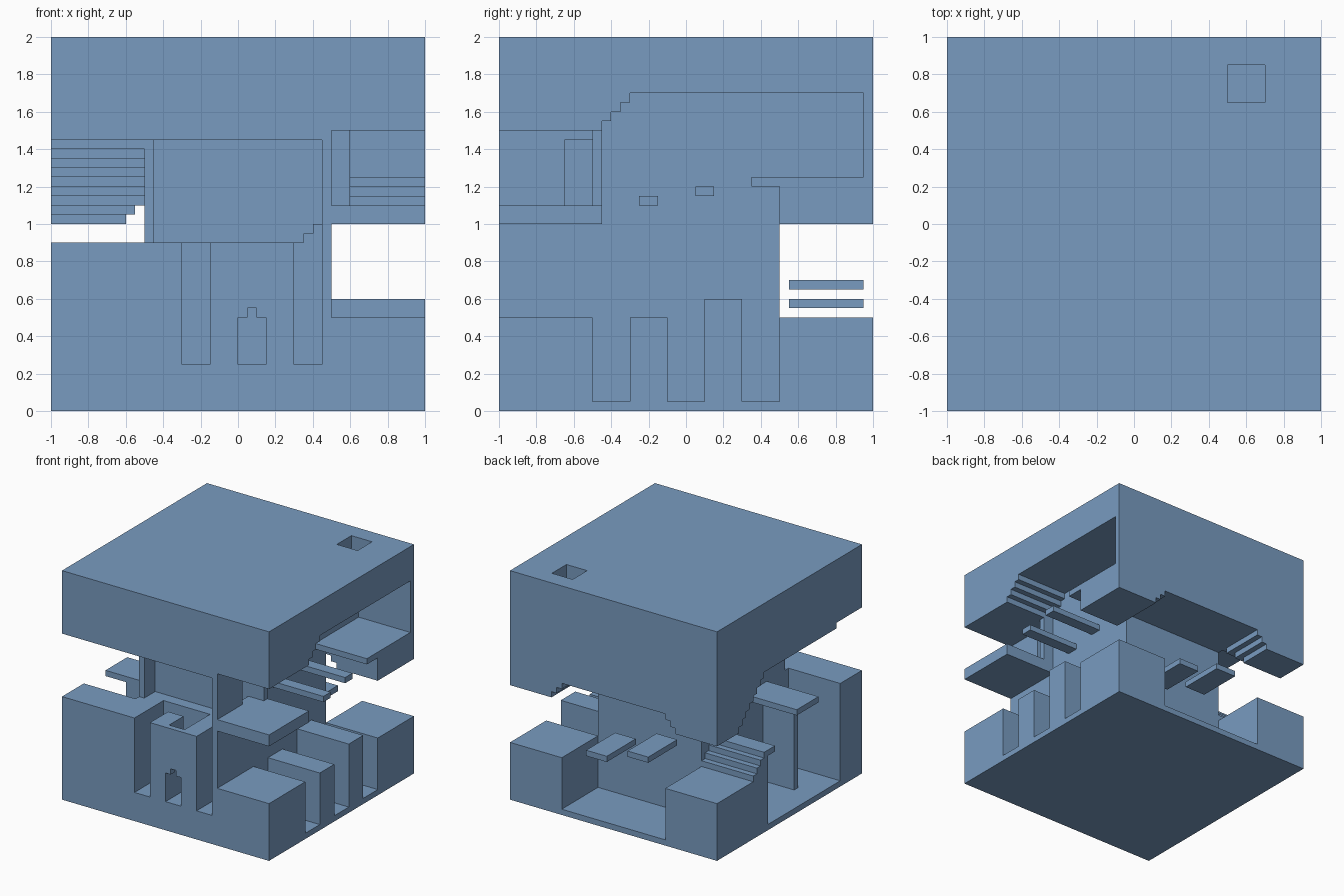
import bpy, bmesh
from mathutils import Vector

old = bpy.data.objects.get("Cube")
if old:
    bpy.data.objects.remove(old, do_unlink=True)

blue = bpy.data.materials.new("slate_blue")
blue.use_nodes = True
COLOR = (0.19, 0.33, 0.53, 1)
blue.diffuse_color = COLOR
blue.node_tree.nodes["Principled BSDF"].inputs["Base Color"].default_value = COLOR


def extrude(name, axis, profile, lo, hi):
    """Prism: profile lies in the plane of the two other axes (in xyz order)."""
    k = "xyz".index(axis)
    bm = bmesh.new()

    def place(p, d):
        c = list(p)
        c.insert(k, d)
        return bm.verts.new(c)

    face = bm.faces.new([place(p, lo) for p in profile])
    top = bmesh.ops.extrude_face_region(bm, geom=[face])["geom"]
    shift = Vector((0, 0, 0))
    shift[k] = hi - lo
    bmesh.ops.translate(bm, verts=[v for v in top if isinstance(v, bmesh.types.BMVert)], vec=shift)
    bmesh.ops.recalc_face_normals(bm, faces=bm.faces)
    mesh = bpy.data.meshes.new(name)
    bm.to_mesh(mesh)
    bm.free()
    mesh.materials.append(blue)
    obj = bpy.data.objects.new(name, mesh)
    bpy.context.scene.collection.objects.link(obj)
    return obj


def box(name, x0, x1, y0, y1, z0, z1):
    return extrude(name, "z", [(x0, y0), (x1, y0), (x1, y1), (x0, y1)], z0, z1)


def carve(cutter, *targets):
    cutter.hide_render = True
    for t in targets:
        mod = t.modifiers.new("carve", "BOOLEAN")
        mod.operation = "DIFFERENCE"
        mod.solver = "EXACT"
        mod.object = cutter
        bpy.context.view_layer.objects.active = t
        bpy.ops.object.modifier_apply(modifier=mod.name)
    bpy.data.objects.remove(cutter, do_unlink=True)


def steps(a, z, count, da, dz):
    """Corner points of a staircase line, riser first."""
    pts = []
    for i in range(count):
        pts += [(a + i * da, z + i * dz), (a + i * da, z + (i + 1) * dz)]
    return pts


# Ground slab
box("floor", -1, 1, -1, 1, 0, 0.05)

# Core with the middle of the upper mass
extrude("core", "x", [(-1, 2), (-1, 1.45), (-0.5, 1.45), (-0.5, 0.05), (0.5, 0.05),
                      (0.5, 1.15), (1, 1.15), (1, 2)], -0.5, 0.5)

# Upper mass on the right: open gallery, stepped ceiling and landing
upper_right = extrude("upper_right", "x",
                      [(-1, 2), (-1, 1.5)] + steps(-0.45, 1.5, 4, 0.05, 0.05) +
                      [(0.95, 1.7), (0.95, 1.25), (0.35, 1.25), (0.35, 1.2),
                       (0.5, 1.2), (0.5, 1), (1, 1), (1, 2)], 0.5, 1)

# Upper mass on the left: ceiling stepping down to the back
upper_left = extrude("upper_left", "x",
                     [(-1, 2), (-1, 1.45), (-0.65, 1.45), (-0.65, 1.4)] +
                     steps(0.35, 1.4, 8, 0.05, -0.05) + [(1, 1), (1, 2)], -1, -0.5)

# Light shaft and stepped edges of the back opening
carve(box("shaft_cutter", 0.4, 0.7, 0.65, 0.85, 1.5, 2.1), upper_right)
carve(extrude("arch_cutter", "y", [(-0.6, 0.9), (0.6, 0.9), (0.6, 1.05), (0.55, 1.05), (0.55, 1.1),
                                   (-0.55, 1.1), (-0.55, 1.05), (-0.6, 1.05)], 0.45, 1.1),
      upper_right, upper_left)

# Front terrace with slots and a winding channel
extrude("terrace_base", "z", [(-1, -1), (0.45, -1), (0.45, -0.5), (-0.5, -0.5),
                              (-0.5, -0.7), (-1, -0.7)], 0.05, 0.25)
terrace = extrude("terrace", "z",
                  [(-1, -1), (-0.3, -1), (-0.3, -0.6), (0.15, -0.6), (0.15, -0.95), (0, -0.95),
                   (0, -0.75), (-0.15, -0.75), (-0.15, -1), (0.3, -1), (0.3, -0.65), (0.45, -0.65),
                   (0.45, -0.5), (-0.5, -0.5), (-0.5, -0.7), (-1, -0.7)], 0.25, 0.9)
carve(extrude("doorway_cutter", "y", [(0, 0.2), (0.15, 0.2), (0.15, 0.5), (0.1, 0.5), (0.1, 0.55),
                                      (0.05, 0.55), (0.05, 0.5), (0, 0.5)], -1.1, -0.9), terrace)
extrude("terrace_steps", "y", [(0.35, 0.9), (0.35, 0.95), (0.4, 0.95), (0.4, 1),
                               (0.45, 1), (0.45, 0.9)], -0.65, -0.5)

# Terrace side walls, the right one with a doorway
extrude("right_wall", "x", [(-1, 0.05), (-0.5, 0.05), (-0.5, 1.1), (-0.65, 1.1), (-0.65, 1.45),
                            (-0.5, 1.45), (-0.5, 1.5), (-1, 1.5)], 0.45, 0.5)
box("left_wall", -0.5, -0.45, -0.65, -0.5, 0.9, 1.45)

# Right side: balcony, post, pillars and hanging treads
box("front_right_block", 0.5, 1, -1, -0.5, 0.05, 0.5)
box("back_right_block", 0.5, 1, 0.5, 1, 0.05, 0.5)
box("balcony", 0.5, 1, -1, -0.45, 1, 1.1)
box("balcony_post", 0.5, 0.6, -0.5, -0.45, 1.1, 1.55)
for i, (y, z) in enumerate([(-0.3, 0.5), (0.1, 0.6)]):
    box(f"pillar_{i + 1}", 0.5, 1, y, y + 0.2, 0.05, z)
for i, (y, z) in enumerate([(-0.25, 1.1), (0.05, 1.15)]):
    box(f"right_tread_{i + 1}", 0.5, 1, y, y + 0.1, z, z + 0.05)

# Back: floating treads
for i, (x, z) in enumerate([(0.1, 0.55), (-0.3, 0.65)]):
    box(f"back_tread_{i + 1}", x, x + 0.2, 0.55, 0.95, z, z + 0.05)

# Left side: block with stairs, overhanging landing and a propped ledge
extrude("back_left_stairs", "x",
        [(1, 0.05), (1, 0.5)] + steps(0.5, 0.5, 4, -0.05, 0.05) +
        [(0.2, 0.7), (0.2, 0.65), (0.3, 0.65), (0.3, 0.05)], -1, -0.5)
box("left_ledge", -1, -0.5, -0.4, -0.1, 0.85, 0.9)
box("ledge_support", -0.8, -0.5, -0.4, -0.35, 0.05, 0.85)
